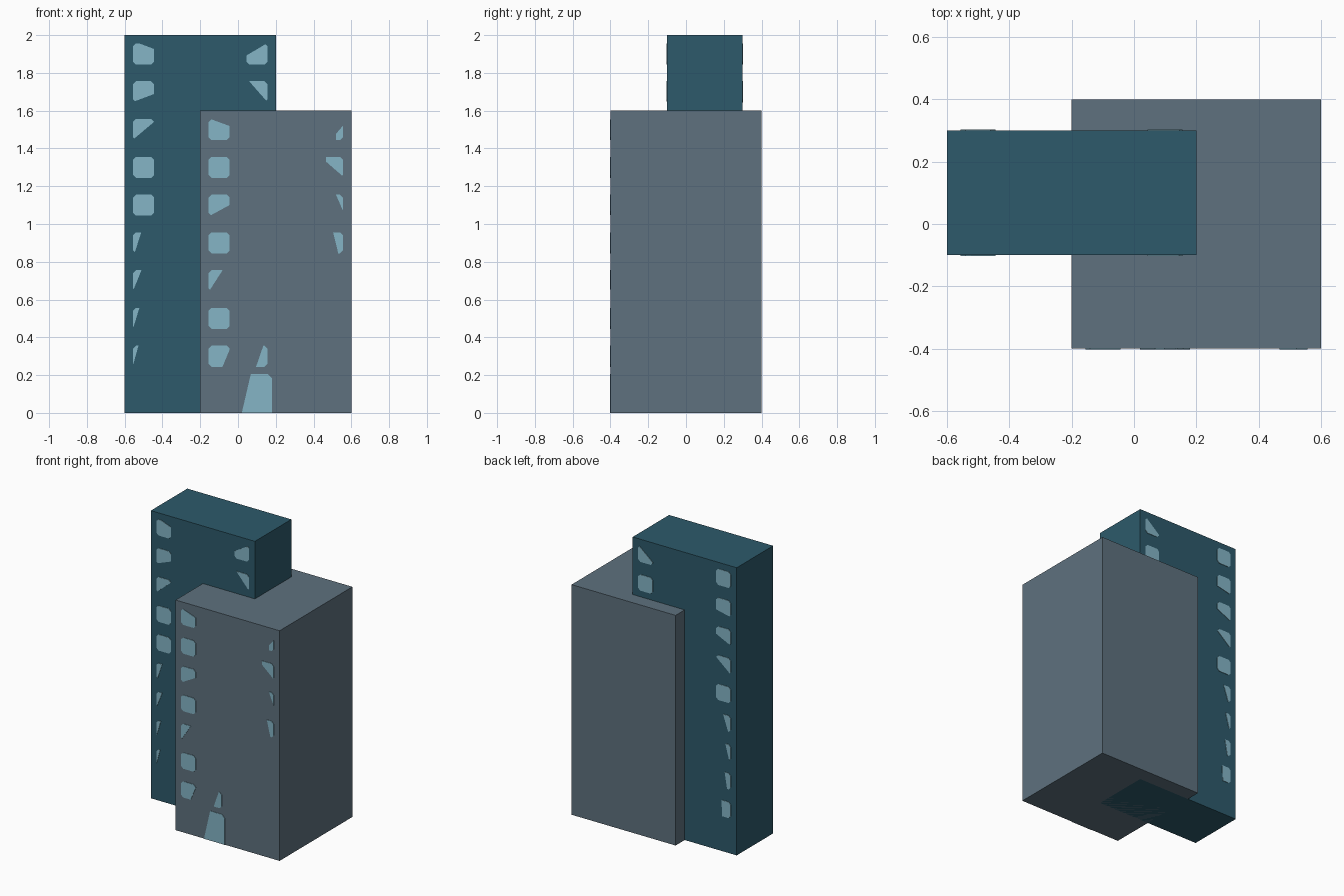
import bpy, bmesh
from mathutils import Vector

if "Cube" in bpy.data.objects:
    bpy.data.objects.remove(bpy.data.objects["Cube"])


def material(name, r, g, b):
    def lin(c):
        c /= 255
        return c / 12.92 if c <= 0.04045 else ((c + 0.055) / 1.055) ** 2.4
    m = bpy.data.materials.new(name)
    m.diffuse_color = (lin(r), lin(g), lin(b), 1)
    m.use_nodes = True
    m.node_tree.nodes["Principled BSDF"].inputs["Base Color"].default_value = m.diffuse_color
    return m


TEAL = material("dark teal wall", 45, 90, 107)
GREY = material("slate grey wall", 94, 113, 126)
GLASS = material("pale blue glass", 133, 181, 198)


def finish(name, bm, mat):
    bmesh.ops.recalc_face_normals(bm, faces=bm.faces[:])
    me = bpy.data.meshes.new(name)
    bm.to_mesh(me)
    bm.free()
    me.materials.append(mat)
    ob = bpy.data.objects.new(name, me)
    bpy.context.collection.objects.link(ob)
    return ob


def block(name, lo, hi, mat):
    bm = bmesh.new()
    bmesh.ops.create_cube(bm, size=1)
    for v in bm.verts:
        v.co = Vector([(a + b) / 2 + c * (b - a) for a, b, c in zip(lo, hi, v.co)])
    finish(name, bm, mat)


def plate(name, cx, cz, y, out, cuts=(), hw=0.056, hh=0.056, c=0.016, square_base=False):
    """Thin chamfered pane on a facade; each cut keeps the left of line a->b."""
    pts = [(-hw + c, hh), (hw - c, hh), (hw, hh - c)]
    if square_base:
        pts += [(hw, -hh), (-hw, -hh)]
    else:
        pts += [(hw, -hh + c), (hw - c, -hh), (-hw + c, -hh), (-hw, -hh + c)]
    pts += [(-hw, hh - c)]
    bm = bmesh.new()
    bm.faces.new([bm.verts.new((u, 0, w)) for u, w in pts])
    for ax, az, bx, bz in cuts:
        bmesh.ops.bisect_plane(bm, geom=bm.verts[:] + bm.edges[:] + bm.faces[:],
                               plane_co=(ax, 0, az), plane_no=(bz - az, 0, ax - bx),
                               clear_outer=True)
    r = bmesh.ops.extrude_face_region(bm, geom=bm.faces[:])
    for v in r["geom"]:
        if isinstance(v, bmesh.types.BMVert):
            v.co.y += out * 0.003
    bmesh.ops.translate(bm, vec=(cx, y, cz), verts=bm.verts[:])
    finish(name, bm, GLASS)


def column(name, cx, top, y, out, cut_list):
    """Windows going down a facade, one every 0.2."""
    for i, cuts in enumerate(cut_list):
        plate(f"{name}_{i + 1}", cx, top - 0.2 * i, y, out, cuts)


# The two tower blocks
block("tall_tower", (-0.6, -0.1, 0), (0.2, 0.3, 2), TEAL)
block("short_tower", (-0.2, -0.4, 0), (0.6, 0.4, 1.6), GREY)

# Tall tower, front windows
column("tall_front_left_window", -0.5, 1.9, -0.1, -1, [
    [(.055, .027, -.02, .055)], [(-.04, -.048, .055, -.012)], [(-.04, -.04, .055, .04)],
    [], [],
    [(-.04, -.03, -.013, .052)], [(-.045, -.028, -.013, .051)],
    [(-.045, -.019, -.024, .05)], [(-.045, -.009, -.029, .049)]])
column("tall_front_right_window", 0.1, 1.9, -0.1, -1, [
    [(.037, .047, -.052, -.006)], [(-.037, .051, .037, -.033)]])

# Tall tower, back windows
column("tall_back_outer_window", -0.5, 1.9, 0.3, 1, [
    [], [(-.055, -.055, .055, -.03)], [(-.05, -.05, .055, 0)], [(-.045, -.045, .05, .035)],
    [],
    [(-.03, -.04, 0, .048)], [(-.04, -.04, -.017, .045)],
    [(-.025, -.04, -.01, .05)], [(.01, -.05, .015, .05)]])
column("tall_back_inner_window", 0.1, 1.9, 0.3, 1, [[(.045, .05, -.05, -.03)], []])

# Short tower, front windows
column("short_front_left_window", -0.1, 1.5, -0.4, -1, [
    [(.055, .019, -.03, .05)], [], [(-.022, -.042, .055, 0)], [],
    [(-.032, -.023, .015, .05)], [], [(.02, -.051, .055, .033)]])
column("short_front_right_window", 0.5, 1.5, -0.4, -1, [
    [(.045, .008, .018, -.024), (.02, .05, .02, -.05)],
    [(-.034, .03, .035, -.03), (-.034, .05, -.034, -.05)],
    [(.024, .043, .045, -.005)], [(.008, .037, .029, -.048)]])

# Entrance door and the window above it
plate("entrance_door", 0.1, 0.103, -0.4, -1, [(-.037, .082, -.08, -.103)],
      hw=0.08, hh=0.103, c=0.022, square_base=True)
plate("window_above_door", 0.1, 0.3, -0.4, -1, [(.032, .05, .001, -.04)])
